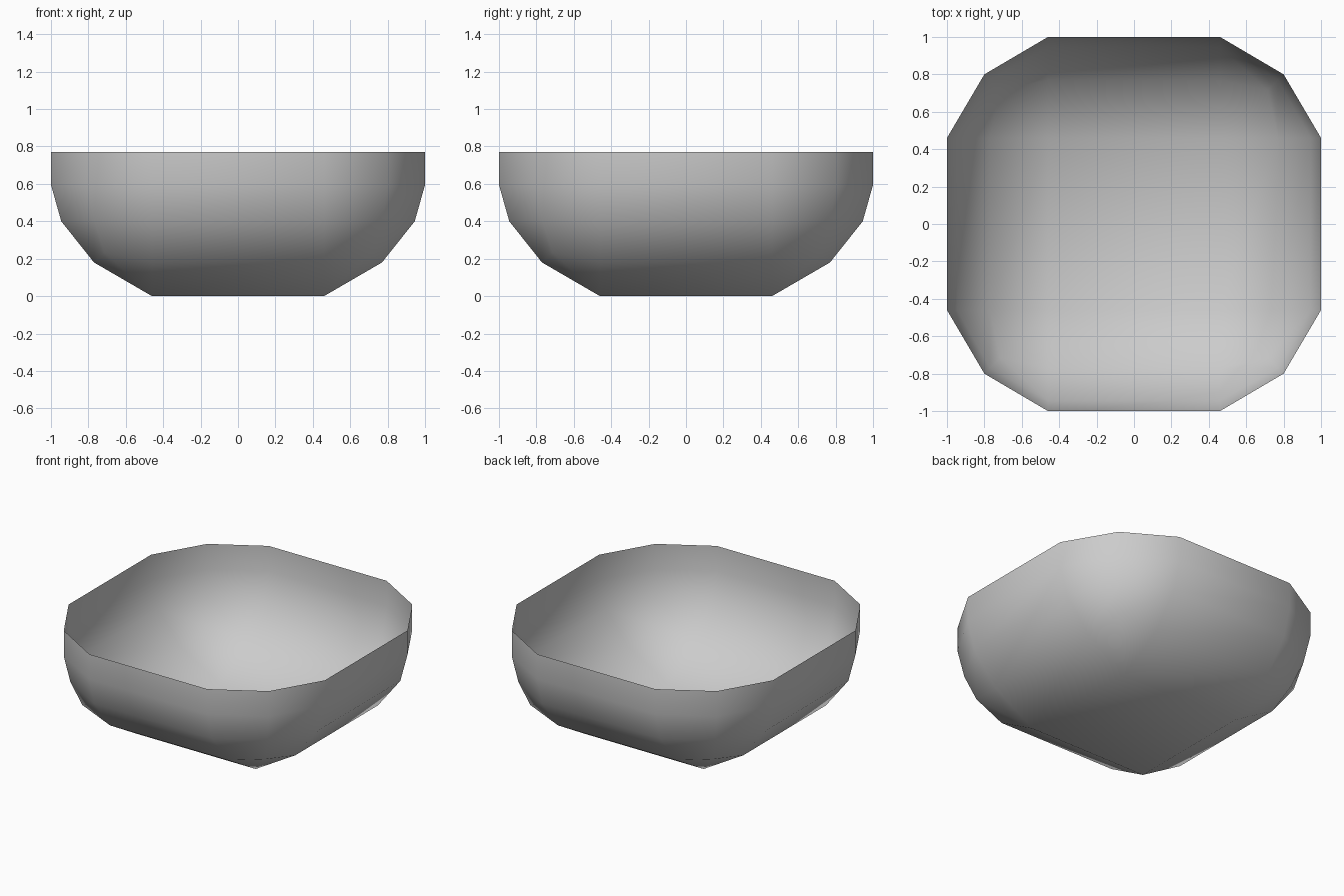
import bpy
import bmesh

# Remove the default cube
cube = bpy.data.objects.get("Cube")
if cube:
    bpy.data.objects.remove(cube, do_unlink=True)

FLAT = 0.46  # half width of the flat middle of each side
# Each ring: side distance, side height, corner distance, corner height
RINGS = [
    (0.77, 0.18, 0.715, 0.235),
    (0.945, 0.40, 0.77, 0.405),
    (1.0, 0.595, 0.80, 0.59),
    (1.0, 0.77, 0.80, 0.77),
]


def quarter_turns(x, y, turns):
    for _ in range(turns):
        x, y = -y, x
    return x, y


def make_ring(bm, side, side_z, corner, corner_z):
    """Twelve points: for each corner, side end, corner, next side end."""
    ring = []
    for turn in range(4):
        for x, y, z in ((side, FLAT, side_z), (corner, corner, corner_z), (FLAT, side, side_z)):
            ring.append(bm.verts.new((*quarter_turns(x, y, turn), z)))
    return ring


bm = bmesh.new()

# Flat square base
base = [bm.verts.new((*quarter_turns(FLAT, FLAT, t), 0)) for t in range(4)]
bm.faces.new(base)

# Rounded wall rings
rings = [make_ring(bm, *r) for r in RINGS]

# Base to first ring: one corner quad and one side quad per quarter
first = rings[0]
for t in range(4):
    a, b, c = first[3 * t:3 * t + 3]
    bm.faces.new((base[t], a, b, c))
    bm.faces.new((base[t], c, first[(3 * t + 3) % 12], base[(t + 1) % 4]))

# Walls between rings, open at the rim
for low, high in zip(rings, rings[1:]):
    for i in range(12):
        j = (i + 1) % 12
        bm.faces.new((low[i], low[j], high[j], high[i]))

bmesh.ops.recalc_face_normals(bm, faces=bm.faces)
if base[0].link_faces[0].normal.z > 0:
    bmesh.ops.reverse_faces(bm, faces=bm.faces)
for face in bm.faces:
    face.smooth = True

mesh = bpy.data.meshes.new("bowl_shell")
bm.to_mesh(mesh)
bm.free()

# Plain grey finish
grey = bpy.data.materials.new("light_grey")
grey.use_nodes = True
colour = (0.6, 0.6, 0.6, 1)
grey.diffuse_color = colour
grey.node_tree.nodes["Principled BSDF"].inputs["Base Color"].default_value = colour
mesh.materials.append(grey)

bowl = bpy.data.objects.new("bowl_shell", mesh)
bpy.context.collection.objects.link(bowl)
